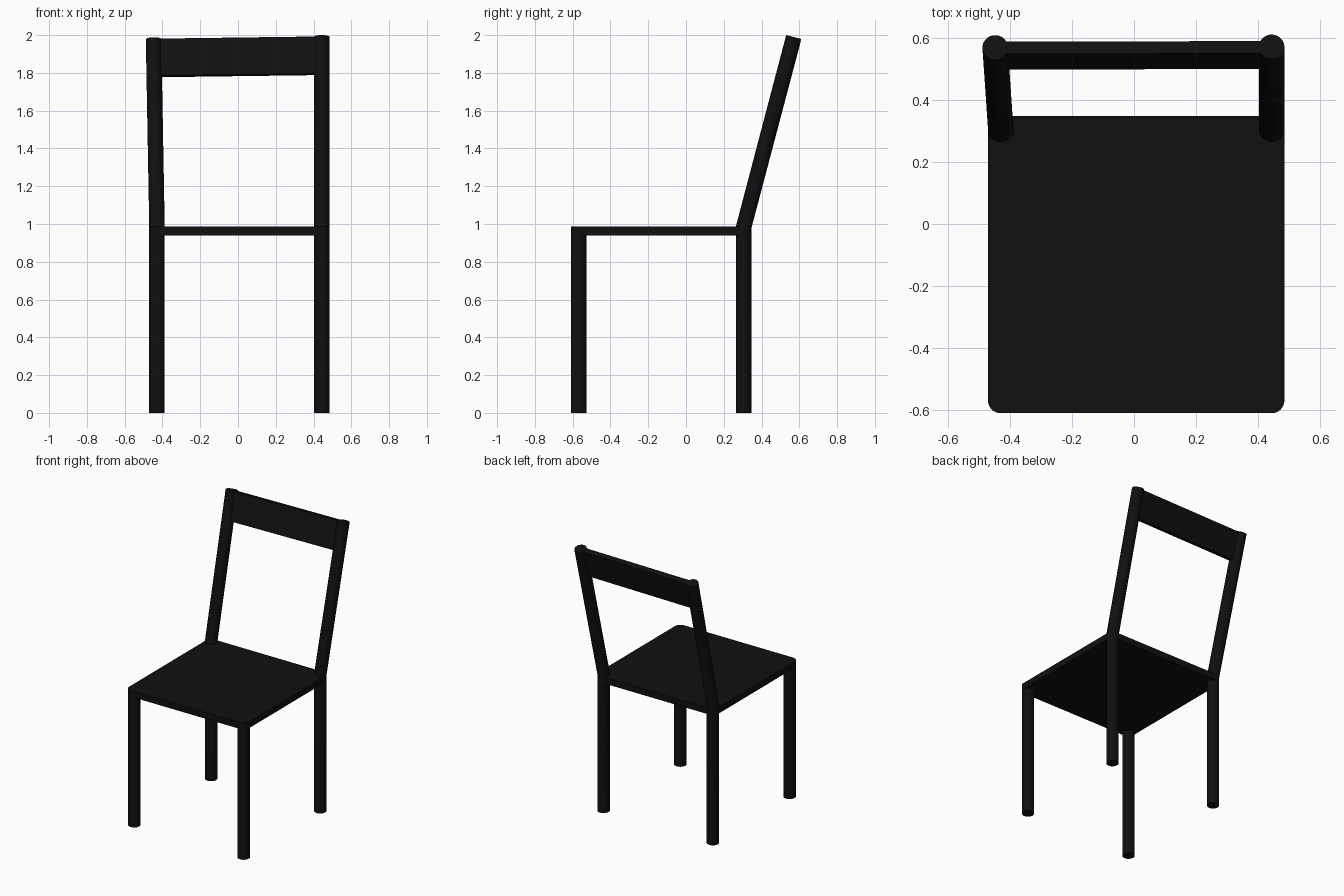
import bpy, bmesh, math
from mathutils import Vector

if "Cube" in bpy.data.objects:
    bpy.data.objects.remove(bpy.data.objects["Cube"])

SIDES = 40
R = 0.041
XL, XR = -0.429, 0.443
YF, YB = -0.568, 0.306
SEAT_LOW, SEAT_TOP = 0.94, 0.986

black = bpy.data.materials.new("black_paint")
black.diffuse_color = (0.005, 0.005, 0.005, 1)
black.use_nodes = True
black.node_tree.nodes["Principled BSDF"].inputs["Base Color"].default_value = black.diffuse_color


def finish(name, bm):
    bmesh.ops.recalc_face_normals(bm, faces=bm.faces)
    mesh = bpy.data.meshes.new(name)
    bm.to_mesh(mesh)
    bm.free()
    mesh.materials.append(black)
    ob = bpy.data.objects.new(name, mesh)
    bpy.context.collection.objects.link(ob)
    bpy.ops.object.select_all(action='DESELECT')
    bpy.context.view_layer.objects.active = ob
    ob.select_set(True)
    bpy.ops.object.shade_smooth_by_angle(angle=math.radians(30))
    return ob


def loft(name, rings):
    """Skin a closed, capped tube over rings of points."""
    bm = bmesh.new()
    loops = [[bm.verts.new(p) for p in ring] for ring in rings]
    n = len(loops[0])
    for a, b in zip(loops, loops[1:]):
        for i in range(n):
            j = (i + 1) % n
            bm.faces.new((a[i], a[j], b[j], b[i]))
    bm.faces.new(loops[0])
    bm.faces.new(loops[-1])
    return finish(name, bm)


def rod(name, path):
    """Round rod along a path, with mitred bends and square ends."""
    pts = [Vector(p) for p in path]
    dirs = [(b - a).normalized() for a, b in zip(pts, pts[1:])]
    ring = [pts[0] + Vector((R * math.cos(t), R * math.sin(t), 0))
            for t in (2 * math.pi * i / SIDES for i in range(SIDES))]
    rings = [ring]
    for i, d in enumerate(dirs):
        nxt = dirs[i + 1] if i + 1 < len(dirs) else d
        normal = (d + nxt).normalized()
        ring = [p + d * ((pts[i + 1] - p).dot(normal) / d.dot(normal)) for p in ring]
        rings.append(ring)
    return loft(name, rings)


# Legs: the back pair bends into the leaning back posts
top_l = Vector((-0.447, 0.568, 1.978))
top_r = Vector((XR, 0.570, 1.990))
for side, x, top in (("left", XL, top_l), ("right", XR, top_r)):
    rod("front_leg_" + side, [(x, YF, 0), (x, YF, SEAT_TOP - 0.01)])
    rod("back_leg_and_post_" + side, [(x, YB, 0), (x, YB, SEAT_TOP), top])

# Seat: slab whose corners follow the legs
outline = []
corners = ((XR, YB), (XL, YB), (XL, YF), (XR, YF))
for k, (cx, cy) in enumerate(corners):
    for i in range(11):
        a = math.pi / 2 * (k + i / 10)
        outline.append((cx + R * math.cos(a), cy + R * math.sin(a)))
loft("seat", [[(x, y, z) for x, y in outline] for z in (SEAT_LOW, SEAT_TOP)])

# Top rail: leaning board between the post axes
lean = (top_r - Vector((XR, YB, SEAT_TOP))).normalized()
across = Vector((0, lean.z, -lean.y)) * 0.02
rail = []
for top in (top_l, top_r):
    hi, lo = top - lean * 0.002, top - lean * 0.203
    rail.append([hi - across, hi + across, lo + across, lo - across])
loft("top_rail", rail)
